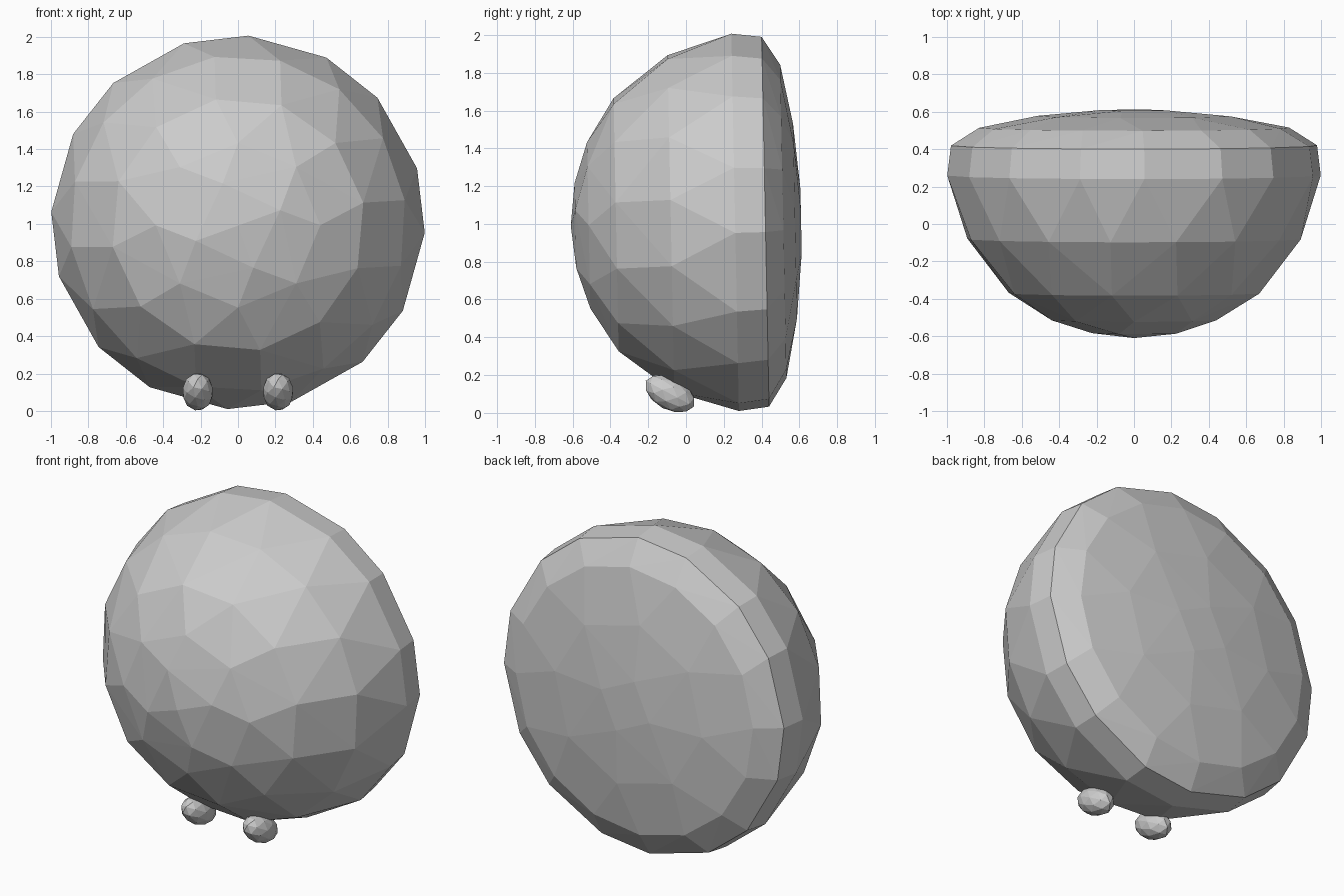
import bpy, bmesh, math
from mathutils import Matrix

if "Cube" in bpy.data.objects:
    bpy.data.objects.remove(bpy.data.objects["Cube"])


def finish(bm, name):
    mesh = bpy.data.meshes.new(name)
    bm.to_mesh(mesh)
    bm.free()
    obj = bpy.data.objects.new(name, mesh)
    bpy.context.collection.objects.link(obj)
    return obj


# Domed body: rings (y, radius, count, start angle) wrapped in faceted skin
RINGS = [
    (-0.61, 0.0, 1, 0),
    (-0.585, 0.24, 4, 20),
    (-0.515, 0.44, 8, 0),
    (-0.37, 0.68, 12, 10),
    (-0.08, 0.90, 16, 8),
    (0.26, 1.0, 16, -3.2),
    (0.42, 0.98, 16, -3.2),
    (0.515, 0.83, 16, -3.2),
    (0.577, 0.52, 8, 8),
    (0.609, 0.18, 4, 20),
]
bm = bmesh.new()
for y, r, n, start in RINGS:
    for i in range(n):
        a = math.radians(start + 360 * i / n)
        # outer rings alternate wide and narrow facets
        if r > 0.95 and i % 2:
            a -= math.radians(2.5)
        bm.verts.new((r * math.cos(a), y, r * math.sin(a)))
hull = bmesh.ops.convex_hull(bm, input=bm.verts)
bmesh.ops.recalc_face_normals(bm, faces=bm.faces)
bmesh.ops.transform(bm, verts=bm.verts,
                    matrix=Matrix.Translation((0, 0, 1.003)) @ Matrix.Rotation(0.02, 4, 'X'))
finish(bm, "domed_body")

# Two small feet: squashed faceted balls sloping down to the rear
for side, label in ((-1, "left"), (1, "right")):
    bm = bmesh.new()
    bmesh.ops.create_icosphere(bm, subdivisions=2, radius=1)
    place = (Matrix.Translation((side * 0.215, -0.085, 0.102))
             @ Matrix.Rotation(math.radians(-28), 4, 'X')
             @ Matrix.Diagonal((0.084, 0.145, 0.086, 1)))
    bmesh.ops.transform(bm, verts=bm.verts, matrix=place)
    finish(bm, label + "_foot")
